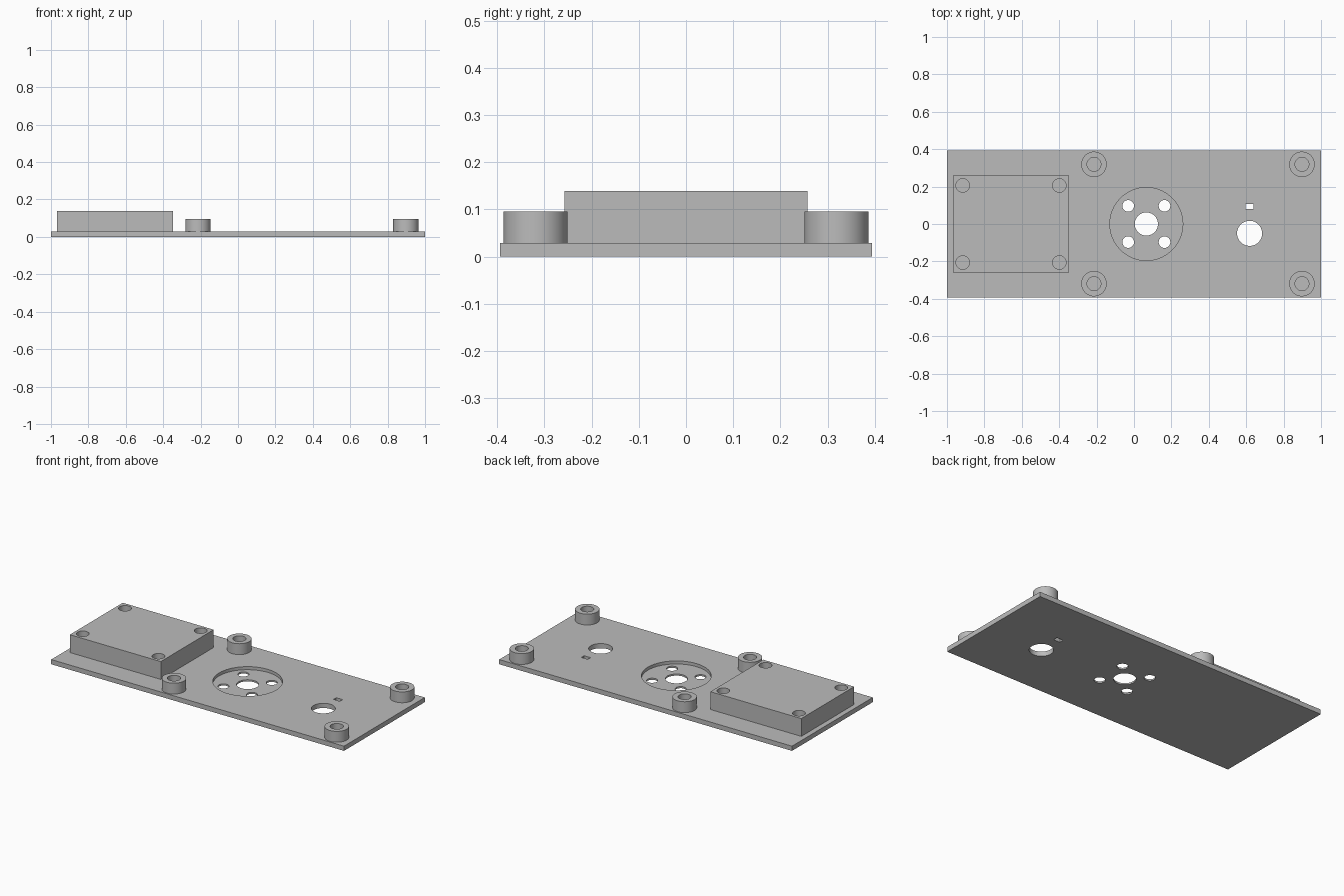
import bpy
import bmesh
from mathutils import Matrix, Vector

if "Cube" in bpy.data.objects:
    bpy.data.objects.remove(bpy.data.objects["Cube"], do_unlink=True)

grey = bpy.data.materials.new("plain_grey")
grey.use_nodes = True
GREY = (0.5, 0.5, 0.5, 1)
grey.diffuse_color = GREY
grey.node_tree.nodes["Principled BSDF"].inputs["Base Color"].default_value = GREY

PLATE_TOP = 0.029
BOX_TOP = 0.139
BOSS_TOP = 0.096


def finish(name, bm):
    mesh = bpy.data.meshes.new(name)
    bm.to_mesh(mesh)
    bm.free()
    mesh.materials.append(grey)
    obj = bpy.data.objects.new(name, mesh)
    bpy.context.collection.objects.link(obj)
    return obj


def block(name, x0, x1, y0, y1, z0, z1):
    bm = bmesh.new()
    size = Vector((x1 - x0, y1 - y0, z1 - z0))
    centre = Vector((x0 + x1, y0 + y1, z0 + z1)) / 2
    bmesh.ops.create_cube(bm, size=1, matrix=Matrix.Translation(centre) @ Matrix.Diagonal(size).to_4x4())
    return finish(name, bm)


def cylinder(name, x, y, radius, z0, z1):
    bm = bmesh.new()
    bmesh.ops.create_cone(bm, cap_ends=True, segments=64, radius1=radius, radius2=radius,
                          depth=z1 - z0, matrix=Matrix.Translation((x, y, (z0 + z1) / 2)))
    return finish(name, bm)


def select(obj):
    bpy.ops.object.select_all(action='DESELECT')
    obj.select_set(True)
    bpy.context.view_layer.objects.active = obj


def cut(target, cutter):
    """Subtract the cutter from the target, then discard the cutter."""
    mod = target.modifiers.new("cut", 'BOOLEAN')
    mod.operation = 'DIFFERENCE'
    mod.solver = 'EXACT'
    mod.object = cutter
    cutter.hide_render = True
    select(target)
    bpy.ops.object.modifier_apply(modifier=mod.name)
    bpy.data.objects.remove(cutter, do_unlink=True)


def smooth(obj):
    select(obj)
    bpy.ops.object.shade_smooth_by_angle(angle=0.5)


# Base plate with the round recess and its through holes
plate = block("base_plate", -1, 1, -0.394, 0.394, 0, PLATE_TOP)
hub_x = 0.066
cut(plate, cylinder("recess_cutter", hub_x, 0, 0.195, 0.01, 0.1))
cut(plate, cylinder("hub_cutter", hub_x, 0, 0.062, -0.1, 0.1))
for sx in (-1, 1):
    for sy in (-1, 1):
        cut(plate, cylinder("screw_cutter", hub_x + sx * 0.097, sy * 0.097, 0.031, -0.1, 0.1))

# Round opening and small slot at the +x end
cut(plate, cylinder("opening_cutter", 0.618, -0.05, 0.067, -0.1, 0.1))
cut(plate, block("slot_cutter", 0.596, 0.64, 0.08, 0.107, -0.1, 0.1))
smooth(plate)

# Raised block with four corner holes
box = block("raised_block", -0.968, -0.347, -0.258, 0.258, PLATE_TOP, BOX_TOP)
for x in (-0.916, -0.399):
    for y in (-0.206, 0.206):
        cut(box, cylinder("block_hole_cutter", x, y, 0.036, 0, 0.2))
smooth(box)

# Four hollow standoffs
for x, side in ((-0.214, "inner"), (0.898, "outer")):
    for y, end in ((-0.319, "front"), (0.319, "back")):
        boss = cylinder(f"standoff_{side}_{end}", x, y, 0.068, PLATE_TOP, BOSS_TOP)
        cut(boss, cylinder("standoff_hole_cutter", x, y, 0.037, 0, 0.2))
        smooth(boss)
